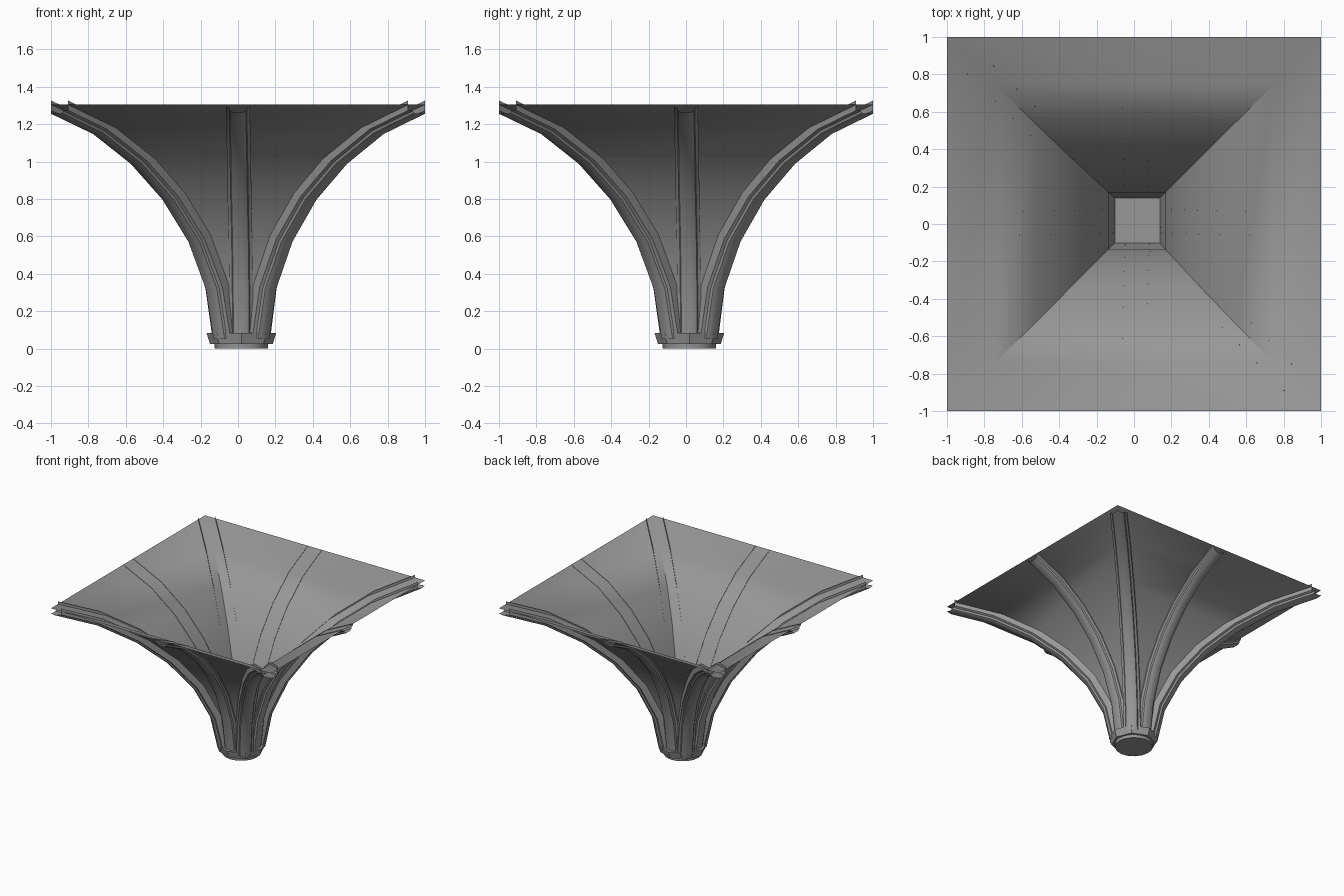
import bpy, bmesh, math
from mathutils import Vector

if "Cube" in bpy.data.objects:
    bpy.data.objects.remove(bpy.data.objects["Cube"])

# Levels of the flared vault: (half width, height, centre offset)
LEVELS = [(.117, .06, .018), (.153, .33, .016), (.239, .588, .013),
          (.371, .819, .008), (.536, 1.012, .005), (.745, 1.18, .002), (1.0, 1.304, 0)]

STONE = bpy.data.materials.new("dark_stone")
STONE.diffuse_color = (.31, .31, .31, 1)
STONE.use_nodes = True
STONE.node_tree.nodes["Principled BSDF"].inputs["Base Color"].default_value = STONE.diffuse_color


def finish(bm, name, angle=35):
    bmesh.ops.recalc_face_normals(bm, faces=bm.faces)
    me = bpy.data.meshes.new(name)
    bm.to_mesh(me)
    bm.free()
    me.materials.append(STONE)
    me.shade_smooth()
    me.set_sharp_from_angle(angle=math.radians(angle))
    ob = bpy.data.objects.new(name, me)
    bpy.context.collection.objects.link(ob)
    return ob


def skin(bm, rings, closed=True, cap=False):
    rows = [[bm.verts.new(p) for p in r] for r in rings]
    n = len(rows[0])
    for a, b in zip(rows, rows[1:]):
        for i in range(n if closed else n - 1):
            j = (i + 1) % n
            bm.faces.new((a[i], a[j], b[j], b[i]))
    if cap:
        bm.faces.new(rows[0])
        bm.faces.new(rows[-1])


# Open square web sheet with four curved sides
bm = bmesh.new()
skin(bm, [[(c + h * sx, c + h * sy, z) for sx, sy in ((-1, -1), (1, -1), (1, 1), (-1, 1))]
          for h, z, c in LEVELS])
finish(bm, "vault_web", 50)


# Open moulded channel swept up one line of the web, trimmed flush at the rim
def rib(name, deg, profile, stretch, tuck):
    a = math.radians(deg)
    u = Vector((math.cos(a), math.sin(a), 0))
    s = Vector((-u.y, u.x, 0))
    path = [Vector((c, c, z)) + u * (h - t) * stretch
            for (h, z, c), t in zip(LEVELS, tuck)]
    path.append(path[-1] + (path[-1] - path[-2]) * .35)
    rings = []
    for i, p in enumerate(path):
        t = (path[min(i + 1, len(path) - 1)] - path[max(i - 1, 0)]).normalized()
        n = t.cross(s).normalized()
        rings.append([p + s * x + n * y for x, y in profile])
    bm = bmesh.new()
    skin(bm, rings, closed=False)
    for no in ((1, 0, 0), (-1, 0, 0), (0, 1, 0), (0, -1, 0)):
        bmesh.ops.bisect_plane(bm, geom=bm.verts[:] + bm.edges[:] + bm.faces[:],
                               plane_co=no, plane_no=no, clear_outer=True)
    finish(bm, name, 30)


# Moulded underside shared by all ribs, with lips meeting the web
half = [(.064, -.008), (.047, -.016), (.042, -.03), (.024, -.038)]
under = half + [(-x, y) for x, y in reversed(half)]
straight = [(.064, .003)] + under + [(-.064, .003)]
lipped = [(.064, .042)] + under + [(-.064, .042)]

for k, side in enumerate(("right", "back", "left", "front")):
    rib("rib_" + side, 90 * k, straight, 1, [0] * 7)
    rib("corner_rib_%d" % (k + 1), 45 + 90 * k, lipped, math.sqrt(2),
        [.018, .014, .008, .003, 0, 0, 0])


# Turned base parts
def turned(name, sides, rings):
    bm = bmesh.new()
    skin(bm, [[(.018 + r * math.cos(i * math.tau / sides),
                .018 + r * math.sin(i * math.tau / sides), z) for i in range(sides)]
              for r, z in rings], cap=True)
    finish(bm, name, 30)


turned("collar", 8, [(.168, .025), (.186, .083)])
turned("foot_disc", 16, [(.142, 0), (.145, .04)])
